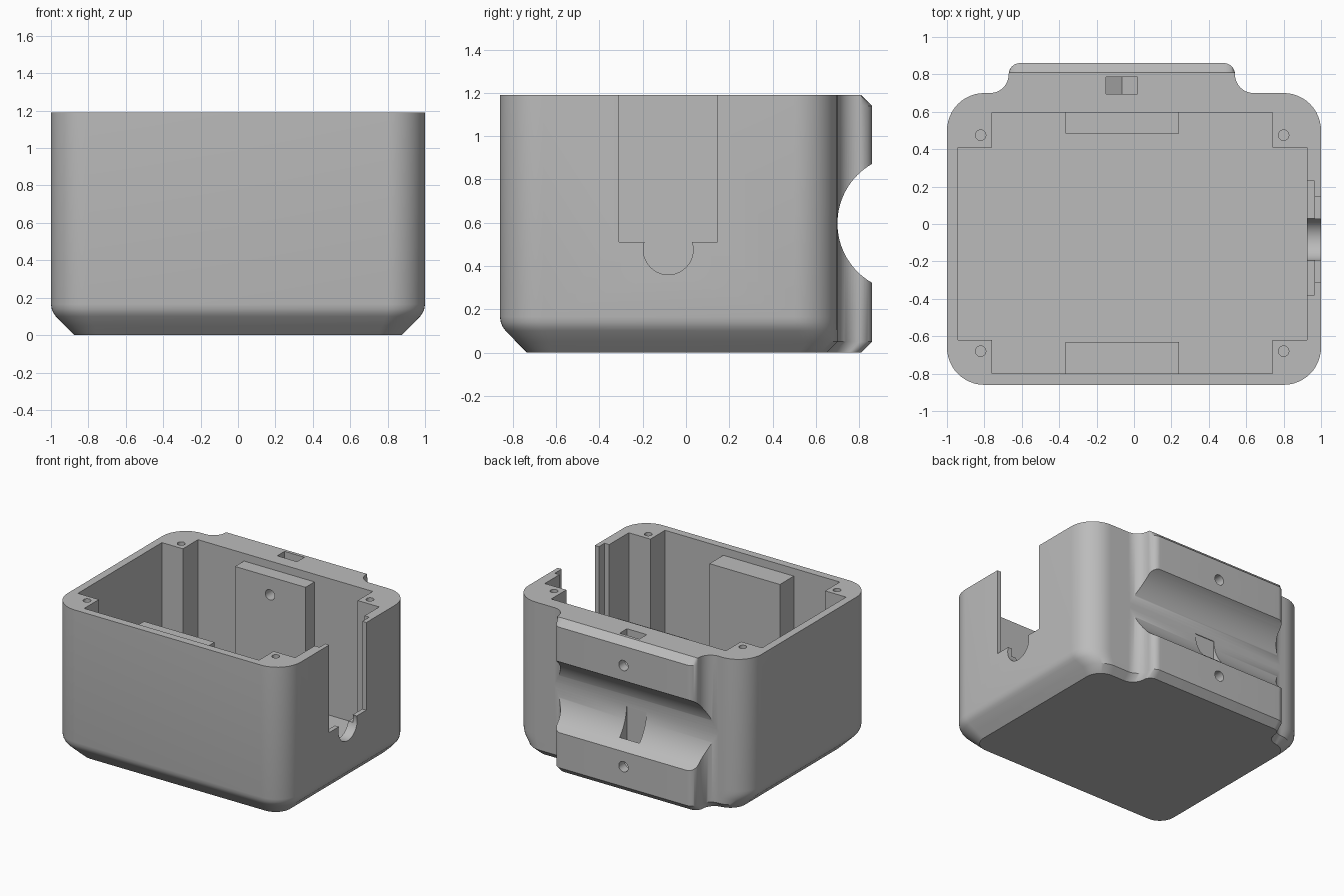
import bpy, bmesh
from math import sin, cos, pi, radians, sqrt
from mathutils import Matrix

cube = bpy.data.objects.get("Cube")
if cube:
    bpy.data.objects.remove(cube, do_unlink=True)

grey = bpy.data.materials.new("light grey")
grey.use_nodes = True
colour = (0.5, 0.5, 0.5, 1)
grey.diffuse_color = colour
grey.node_tree.nodes["Principled BSDF"].inputs["Base Color"].default_value = colour

TOP, BACK = 1.19, 0.70


def finish(name, bm):
    bmesh.ops.recalc_face_normals(bm, faces=bm.faces)
    mesh = bpy.data.meshes.new(name)
    bm.to_mesh(mesh)
    bm.free()
    mesh.materials.append(grey)
    ob = bpy.data.objects.new(name, mesh)
    bpy.context.collection.objects.link(ob)
    return ob


def loft(name, rings):
    """Closed solid through rings of equal point count."""
    bm = bmesh.new()
    loops = [[bm.verts.new(p) for p in ring] for ring in rings]
    for a, b in zip(loops, loops[1:]):
        for i in range(len(a)):
            j = (i + 1) % len(a)
            bm.faces.new((a[i], a[j], b[j], b[i]))
    bm.faces.new(loops[0])
    bm.faces.new(loops[-1])
    return finish(name, bm)


def box(name, x0, x1, y0, y1, z0, z1):
    ring = [(x0, y0), (x1, y0), (x1, y1), (x0, y1)]
    return loft(name, [[(x, y, z) for x, y in ring] for z in (z0, z1)])


def cylinder(name, centre, radius, length, axis, sides=32):
    turn = {"X": Matrix.Rotation(pi / 2, 4, "Y"),
            "Y": Matrix.Rotation(pi / 2, 4, "X"), "Z": Matrix()}[axis]
    bm = bmesh.new()
    bmesh.ops.create_cone(bm, cap_ends=True, segments=sides, radius1=radius,
                          radius2=radius, depth=length,
                          matrix=Matrix.Translation(centre) @ turn)
    return finish(name, bm)


def combine(target, tool, operation):
    mod = target.modifiers.new("combine", "BOOLEAN")
    mod.operation, mod.solver, mod.object = operation, "EXACT", tool
    bpy.context.view_layer.objects.active = target
    bpy.ops.object.modifier_apply(modifier=mod.name)
    bpy.data.objects.remove(tool, do_unlink=True)


def arc(cx, cy, r, start, end, steps=12):
    return [(cx + r * cos(radians(start + (end - start) * i / steps)),
             cy + r * sin(radians(start + (end - start) * i / steps)))
            for i in range(steps + 1)]


# Rounded shell, tapering in at the foot on the front and sides
def shell_ring(z, inset, back_inset):
    r = 0.2 - inset * 0.6
    x, y0, y1 = 1 - inset - r, -0.86 + inset + r, BACK - back_inset - r
    pts = (arc(x, y1, r, 0, 90) + arc(-x, y1, r, 90, 180)
           + arc(-x, y0, r, 180, 270) + arc(x, y0, r, 270, 360))
    return [(px, py, z) for px, py in pts]


case = loft("case_body", [shell_ring(*s) for s in (
    (0, 0.125, 0.05), (0.05, 0.075, 0), (0.1, 0.026, 0), (0.12, 0.012, 0),
    (0.14, 0.004, 0), (0.165, 0, 0), (TOP, 0, 0))])

# Rear clamp pad with flared sides and chamfered top and bottom
X0, X1, PAD = -0.67, 0.54, 0.86
outline = ([(X1 + 0.1, 0.62)]
           + arc(X1 + 0.1, BACK + 0.1, 0.1, 270, 180)
           + arc(X1 - 0.06, PAD - 0.06, 0.06, 0, 90)
           + arc(X0 + 0.06, PAD - 0.06, 0.06, 90, 180)
           + arc(X0 - 0.1, BACK + 0.1, 0.1, 0, -90)
           + [(X0 - 0.1, 0.62)])
pad = loft("clamp_pad", [
    [(x, y - 0.05 if y > 0.69 else y, 0) for x, y in outline],
    [(x, y, 0.05) for x, y in outline],
    [(x, y, TOP - 0.05) for x, y in outline],
    [(x, min(y, PAD - 0.05), TOP) for x, y in outline]])
combine(case, pad, "UNION")

# Cavity leaving a square post in each corner
FLOOR = 0.13
combine(case, box("cavity_wide", -0.94, 0.925, -0.62, 0.41, FLOOR, 1.4), "DIFFERENCE")
combine(case, box("cavity_deep", -0.76, 0.74, -0.80, 0.595, FLOOR, 1.4), "DIFFERENCE")

# Thick blocks on the front and back inner walls
for y0, y1 in ((-0.82, -0.63), (0.485, 0.62)):
    combine(case, box("wall_block", -0.365, 0.24, y0, y1, FLOOR - 0.03, 1.13), "UNION")

# Half-round rail channel across the pad
combine(case, cylinder("rail_channel", (0, 1.016, 0.597), 0.316, 3, "X", 96), "DIFFERENCE")

# Clamp screw holes and their nut pockets with pointed ends
MID = (X0 + X1) / 2
for z, opening in ((0.99, 1.4), (0.205, 0.59)):
    combine(case, cylinder("screw_hole", (MID, 0.7, z), 0.04, 0.6, "Y"), "DIFFERENCE")
    half = 0.085
    profile = [(MID - half, opening), (MID - half, z - half / sqrt(3)),
               (MID, z - 2 * half / sqrt(3)),
               (MID + half, z - half / sqrt(3)), (MID + half, opening)]
    combine(case, loft("nut_pocket", [[(x, y, h) for x, h in profile]
                                      for y in (0.695, 0.785)]), "DIFFERENCE")

# Lid screw holes in the corner posts
for x in (-0.82, 0.80):
    for y in (-0.68, 0.475):
        combine(case, cylinder("lid_hole", (x, y, TOP), 0.028, 0.8, "Z", 24), "DIFFERENCE")

# Stepped side slot with a round cable notch below it
combine(case, box("slot_outer", 0.9, 1.1, -0.31, 0.145, 0.51, 1.4), "DIFFERENCE")
combine(case, box("slot_inner", 0.9, 0.965, -0.38, 0.23, 0.45, 1.4), "DIFFERENCE")
combine(case, cylinder("cable_notch", (1, -0.082, 0.475), 0.115, 0.2, "X", 48), "DIFFERENCE")

# Smooth curves, crisp edges
bpy.ops.object.select_all(action="DESELECT")
case.select_set(True)
bpy.context.view_layer.objects.active = case
bpy.ops.object.shade_smooth_by_angle(angle=radians(30))
